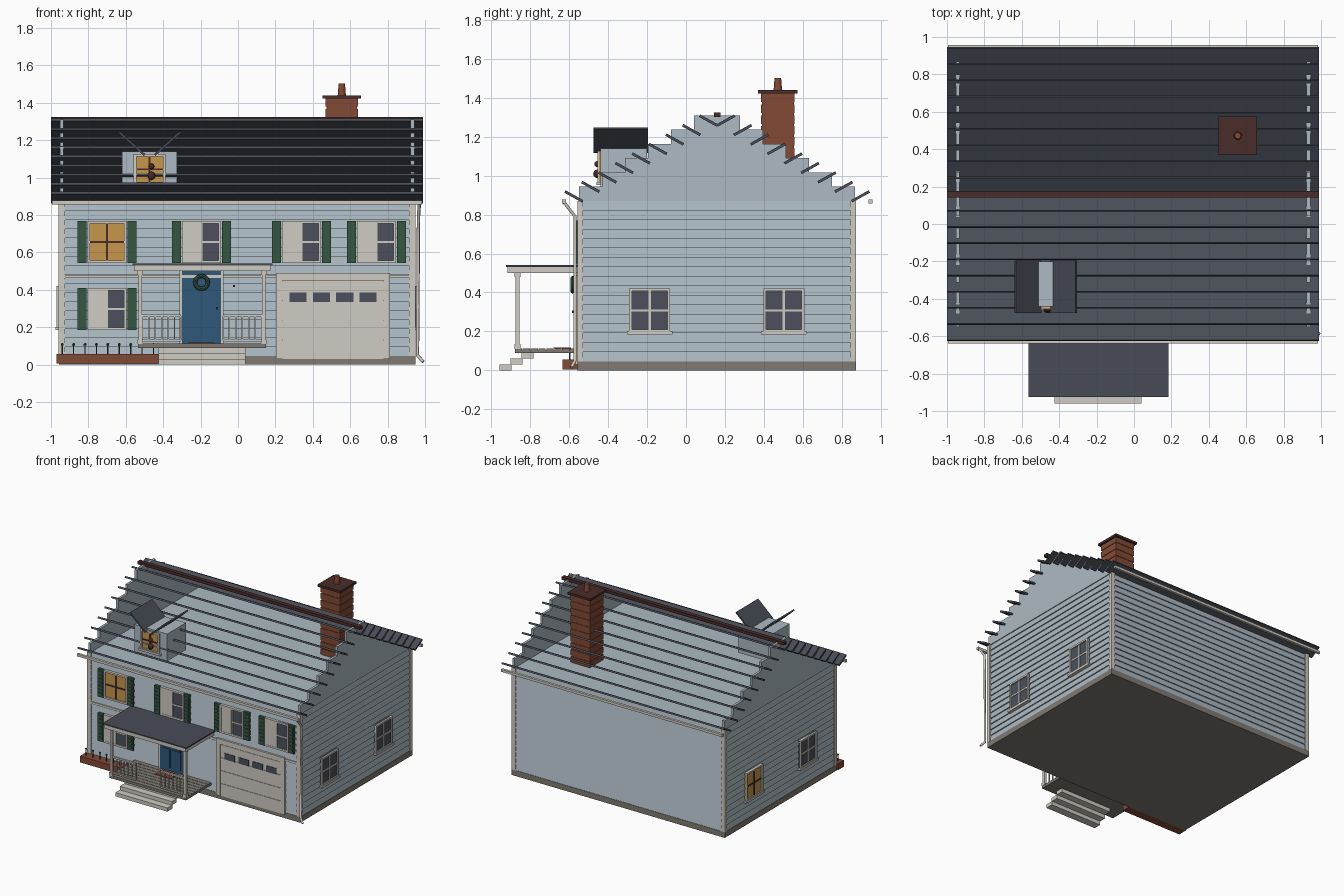
import bpy, bmesh, math
from mathutils import Matrix, Vector

if "Cube" in bpy.data.objects:
    bpy.data.objects.remove(bpy.data.objects["Cube"])


def mat(name, r, g, b):
    lin = lambda c: ((c / 255 + 0.055) / 1.055) ** 2.4
    m = bpy.data.materials.new(name)
    m.diffuse_color = (lin(r), lin(g), lin(b), 1)
    m.use_nodes = True
    m.node_tree.nodes["Principled BSDF"].inputs["Base Color"].default_value = m.diffuse_color
    return m


BLUE = mat("pale blue siding", 172, 186, 195)
CREAM = mat("cream trim", 208, 204, 195)
SLATE = mat("slate roof", 72, 76, 86)
BRICK = mat("brick", 130, 74, 54)
BROWN = mat("dark brown", 72, 44, 42)
GREEN = mat("shutter green", 54, 86, 66)
DOOR = mat("door blue", 46, 88, 120)
GLASS = mat("dark glass", 76, 80, 92)
AMBER = mat("lit amber", 198, 150, 76)
STONE = mat("grey stone", 128, 122, 114)


def finish(name, bm, m):
    bmesh.ops.recalc_face_normals(bm, faces=bm.faces)
    me = bpy.data.meshes.new(name)
    bm.to_mesh(me)
    bm.free()
    me.materials.append(m)
    ob = bpy.data.objects.new(name, me)
    bpy.context.collection.objects.link(ob)
    return ob


def add_box(bm, b, M=Matrix()):
    x0, x1, y0, y1, z0, z1 = b
    S = Matrix.Diagonal((x1 - x0, y1 - y0, z1 - z0, 1))
    T = Matrix.Translation(((x0 + x1) / 2, (y0 + y1) / 2, (z0 + z1) / 2))
    bmesh.ops.create_cube(bm, size=1, matrix=M @ T @ S)


def boxes(name, m, items, M=Matrix()):
    bm = bmesh.new()
    for b in items:
        add_box(bm, b, M)
    return finish(name, bm, m)


def tube(name, m, pts, r):
    cu = bpy.data.curves.new(name, 'CURVE')
    cu.dimensions = '3D'
    cu.bevel_depth = r
    cu.bevel_resolution = 1
    cu.use_fill_caps = True
    sp = cu.splines.new('POLY')
    sp.points.add(len(pts) - 1)
    for p, c in zip(sp.points, pts):
        p.co = (*c, 1)
    cu.materials.append(m)
    ob = bpy.data.objects.new(name, cu)
    bpy.context.collection.objects.link(ob)


# Wall frames: local x runs along the wall, local -y points outwards
def wall_frame(x, y, angle):
    return Matrix.Translation((x, y, 0)) @ Matrix.Rotation(math.radians(angle), 4, 'Z')


X0, X1, Y0, Y1, CY = -0.955, 0.945, -0.555, 0.87, 0.16
CX = (X0 + X1) / 2
FRONT, BACK = wall_frame(0, Y0, 0), wall_frame(0, Y1, 180)
RIGHT, LEFT = wall_frame(X1, 0, 90), wall_frame(X0, 0, -90)

# Foundation and house body
boxes("foundation", STONE, [(X0 - .003, X1 + .003, Y0 - .003, Y1 + .003, 0, 0.045)])
boxes("house_body", BLUE, [(X0 + .01, X1 - .01, Y0 + .01, Y1 - .01, 0.04, 0.87)])


# Lapped siding: a sawtooth profile run along each wall
def siding(name, M, a, b, n=17):
    bm = bmesh.new()
    prof, h = [(0.02, 0.045)], 0.825 / n
    for i in range(n):
        prof += [(0.0, 0.045 + i * h), (0.009, 0.045 + (i + 1) * h)]
    prof.append((0.02, 0.87))
    f = bm.faces.new([bm.verts.new(M @ Vector((a, d, z))) for d, z in prof])
    ext = bmesh.ops.extrude_face_region(bm, geom=[f])
    mv = M.to_3x3() @ Vector((b - a, 0, 0))
    bmesh.ops.translate(bm, vec=mv, verts=[v for v in ext['geom'] if isinstance(v, bmesh.types.BMVert)])
    finish(name, bm, BLUE)


siding("front_siding", FRONT, X0 + .01, X1 - .01)
siding("back_siding", BACK, -X1 + .01, -X0 - .01)
siding("right_siding", RIGHT, Y0 + .01, Y1 - .01)
siding("left_siding", LEFT, -Y1 + .01, -Y0 - .01)

# Corner boards, belt board
e = 0.004
boxes("corner_boards", CREAM, [(*xs, *ys, 0.045, 0.87)
      for xs in ((X0 - e, X0 + .03), (X1 - .03, X1 + e))
      for ys in ((Y0 - e, Y0 + .025), (Y1 - .025, Y1 + e))])
boxes("belt_board", CREAM, [(X0 + .03, X1 - .03, Y0 - .004, Y0 + .01, 0.462, 0.48)])

# Stepped gable plates
boxes("stepped_gables", BLUE, [(x - .01, x + .01, CY - .71 * (1 - i / 6), CY + .71 * (1 - i / 6),
      0.87 + i * .0735, 0.87 + (i + 1) * .0735) for x in (X0 + .012, X1 - .012) for i in range(6)])

# Louvred roof slats on both slopes
for side, sgn in (("front", -1), ("back", 1)):
    bm = bmesh.new()
    for k in range(9):
        M = Matrix.Translation((0, CY + sgn * (.737 - .0865 * k), .894 + .0487 * k)) \
            @ Matrix.Rotation(math.radians(29 * sgn), 4, 'X')
        add_box(bm, (-1, .99, -.052, .052, -.007, .007), M)
    finish(side + "_roof_slats", bm, SLATE)
boxes("ridge_beam", BROWN, [(-1, .99, CY - .017, CY + .017, 1.302, 1.325)])

# Gutters and downspout
boxes("gutters", CREAM, [(-.995, .985, y - .01, y + .01, .857, .877) for y in (-.628, .948)])
tube("downspout", CREAM, [(.97, -.628, .865), (.965, -.57, .79), (.96, -.57, .05), (.99, -.588, .015)], .009)

# Chimney with brick courses, cap and pot
cx, cy = .555, .472
boxes("chimney", BRICK, [(cx - .082, cx + .082, cy - .082, cy + .082, .87, 1.43)]
      + [(cx - .086, cx + .086, cy - .086, cy + .086, .875 + i * .056, .919 + i * .056) for i in range(10)])
boxes("chimney_cap", BROWN, [(cx - .102, cx + .102, cy - .102, cy + .102, 1.422, 1.44)])
bpy.ops.mesh.primitive_cone_add(vertices=12, radius1=.022, radius2=.017, depth=.065, location=(cx, cy, 1.47))
bpy.context.object.name = "chimney_pot"
bpy.context.object.data.materials.append(BRICK)


# Windows with frame, cross bars and optional curtain, shutters and sill
def window(name, M, u, z, lit=False, curtain=False, shutters=False, w=.105, h=.113):
    boxes(name + "_pane", AMBER if lit else GLASS, [(u - w, u + w, -.006, .01, z - h, z + h)], M)
    t, d = .014, -.015
    boxes(name + "_frame", CREAM, [(u - w, u - w + t, d, .01, z - h, z + h), (u + w - t, u + w, d, .01, z - h, z + h),
          (u - w, u + w, d, .01, z - h, z - h + t), (u - w, u + w, d, .01, z + h - t, z + h)], M)
    boxes(name + "_bars", BROWN if lit else CREAM,
          [(u - .006, u + .006, -.011, 0, z - h + t, z + h - t), (u - w + t, u + w - t, -.011, 0, z - .005, z + .005)], M)
    if curtain:
        boxes(name + "_curtain", CREAM, [(u - w + t, u - .004, -.013, 0, z - h + t, z + h - t)], M)
    if shutters:
        bm = bmesh.new()
        for s in (-1, 1):
            c = u + s * (w + .028)
            add_box(bm, (c - .024, c + .024, -.014, .01, z - h, z + h), M)
            for i in range(7):
                zz = z - h + .02 + i * .029
                add_box(bm, (c - .017, c + .017, -.018, 0, zz, zz + .016), M)
        finish(name + "_shutters", bm, GREEN)
    else:
        boxes(name + "_sill", CREAM, [(u - w - .012, u + w + .012, -.02, .01, z - h - .01, z - h + .006)], M)


for i, u in enumerate((-.70, -.195, .34, .74)):
    window("upper_window_%d" % (i + 1), FRONT, u, .656, lit=i == 0, curtain=i > 0, shutters=True)
window("lower_window", FRONT, -.70, .298, curtain=True, shutters=True)
for i, y in enumerate((-.187, .503)):
    window("right_window_%d" % (i + 1), RIGHT, y, .308)
    window("left_window_%d" % (i + 1), LEFT, -y, .308, lit=i == 1)

# Dormer with its V roof
dx = -.4725
boxes("dormer_body", BLUE, [(dx - .147, dx + .147, -.44, -.2, .92, 1.14)])
window("dormer_window", wall_frame(0, -.44, 0), dx, 1.045, lit=True, w=.085, h=.082)
bm = bmesh.new()
for s in (-1, 1):
    M = Matrix.Translation((dx + s * .095, -.335, 1.182)) @ Matrix.Rotation(math.radians(-42 * s), 4, 'Y')
    add_box(bm, (-.092, .092, -.14, .14, -.006, .006), M)
finish("dormer_roof", bm, SLATE)
bm = bmesh.new()
for z, r in ((1.06, .016), (1.01, .022)):
    bmesh.ops.create_uvsphere(bm, u_segments=10, v_segments=6, radius=r, matrix=Matrix.Translation((dx + .01, -.455, z)))
finish("dormer_ornament", bm, BROWN)

# Front door, wreath, knob and bell
boxes("front_door", DOOR, [(-.30, -.09, -.013, .01, .10, .50)]
      + [(c - .035, c + .035, -.02, 0, a, b) for c in (-.243, -.147) for a, b in ((.14, .29), (.32, .44))], FRONT)
boxes("door_trim", CREAM, [(-.30, -.09, -.018, 0, .462, .478), (-.312, -.30, -.016, 0, .10, .5), (-.09, -.078, -.016, 0, .10, .5)], FRONT)
bpy.ops.mesh.primitive_torus_add(location=(-.195, Y0 - .028, .44), rotation=(math.pi / 2, 0, 0), major_radius=.034,
                                 minor_radius=.011, major_segments=20, minor_segments=8)
bpy.context.object.name = "wreath"
bpy.context.object.data.materials.append(GREEN)
boxes("door_knob_and_bell", BROWN, [(-.118, -.106, -.03, 0, .295, .307), (-.026, -.016, -.01, 0, .415, .427)], FRONT)

# Garage door
g = .508
boxes("garage_frame", CREAM, [(g - .305, g - .27, -.014, .01, .03, .49), (g + .27, g + .305, -.014, .01, .03, .49),
      (g - .305, g + .305, -.014, .01, .45, .49)], FRONT)
boxes("garage_panels", CREAM, [(g - .27, g + .27, -.008, .01, .03 + i * .105, .13 + i * .105) for i in range(4)]
      + [(g - .27, g + .27, -.004, .01, .03, .45)], FRONT)
boxes("garage_windows", GLASS, [(g + k * .1245 - .046, g + k * .1245 + .046, -.012, 0, .336, .386)
      for k in (-1.5, -.5, .5, 1.5)], FRONT)

# Porch: deck, steps, roof, posts, railings, mat
boxes("porch_deck", STONE, [(-.535, .15, -.88, Y0, .09, .105)]
      + [(-.535, .15, -.88 + i * .0406, -.843 + i * .0406, .1, .112) for i in range(8)])
boxes("porch_steps", CREAM, [(-.425, .04, -.96 + i * .057, -.897 + i * .057, i * .03, .03 + i * .03) for i in range(3)])
boxes("porch_roof_fascia", CREAM, [(-.555, .175, -.918, Y0, .50, .531)])
boxes("porch_roof", SLATE, [(-.565, .185, -.926, Y0, .531, .541)])
boxes("porch_posts", CREAM, [b for x in (-.522, .137) for b in (
    (x - .01, x + .01, -.877, -.857, .11, .50), (x - .015, x + .015, -.882, -.852, .11, .135),
    (x - .015, x + .015, -.882, -.852, .48, .50))])
rail = []
for a, b in ((-.512, -.305), (-.08, .127)):
    rail += [(a, b, -.875, -.859, .255, .267), (a, b, -.873, -.861, .125, .135)]
    rail += [(x - .004, x + .004, -.871, -.863, .13, .26) for x in [a + (b - a) * i / 6 for i in range(7)]]
boxes("porch_railings", CREAM, rail)
boxes("door_mat", BRICK, [(-.265, -.125, -.68, -.59, .112, .118)])

# Planter with flower stems
boxes("brick_planter", BRICK, [(-.97, -.425, -.635, Y0, .005, .056)])
bm = bmesh.new()
for i in range(9):
    x = -.94 + i * .061
    bmesh.ops.create_cone(bm, cap_ends=True, segments=6, radius1=.004, radius2=.004, depth=.06,
                          matrix=Matrix.Translation((x, -.597, .08)))
    bmesh.ops.create_icosphere(bm, subdivisions=1, radius=.009, matrix=Matrix.Translation((x, -.597, .108)))
finish("planter_stems", bm, GREEN)
